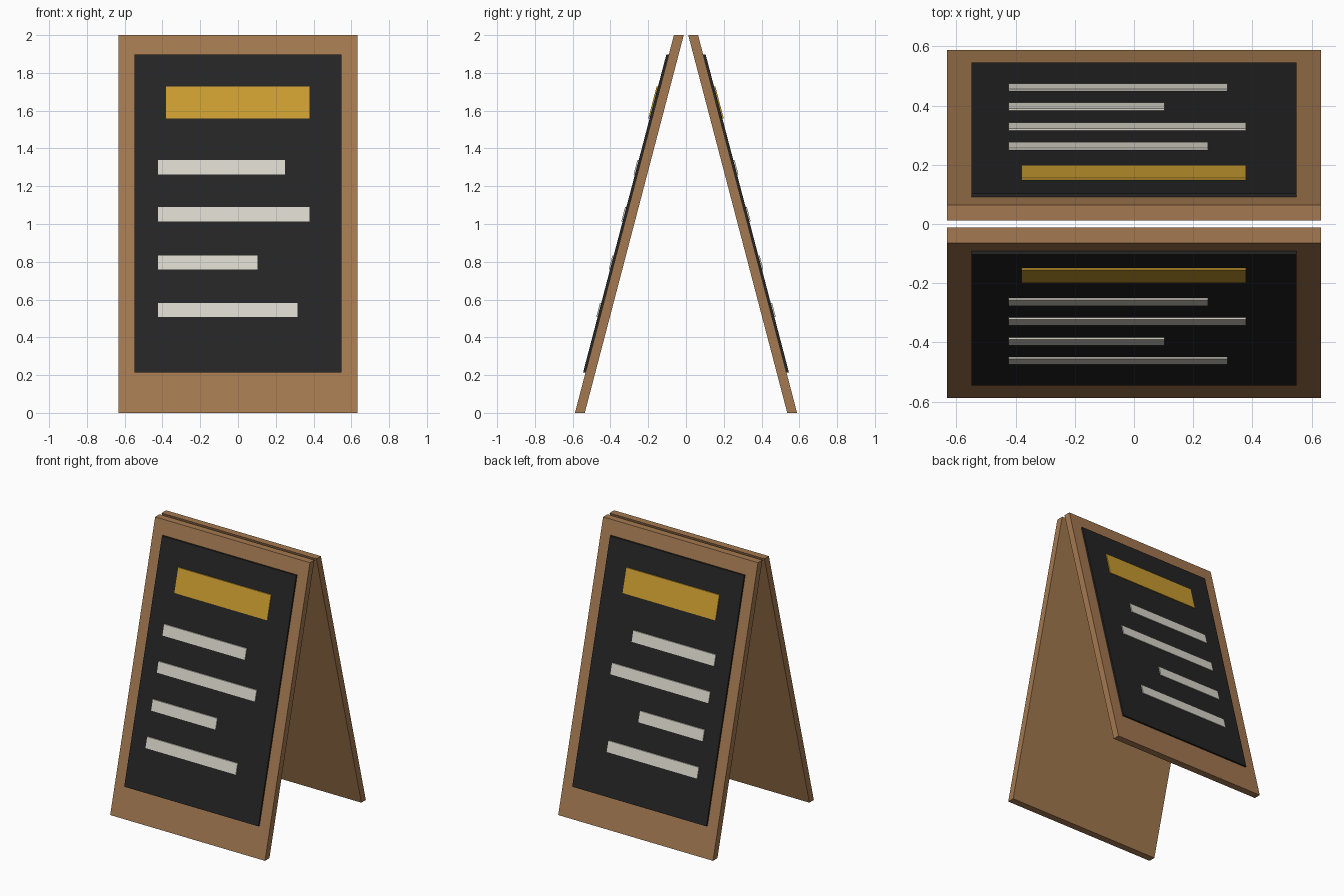
import bpy
import bmesh

cube = bpy.data.objects.get("Cube")
if cube:
    bpy.data.objects.remove(cube, do_unlink=True)


def make_material(name, rgb):
    mat = bpy.data.materials.new(name)
    mat.use_nodes = True
    mat.diffuse_color = (*rgb, 1)
    mat.node_tree.nodes["Principled BSDF"].inputs["Base Color"].default_value = (*rgb, 1)
    return mat


wood = make_material("warm_wood", (0.37, 0.19, 0.08))
slate = make_material("dark_slate", (0.018, 0.018, 0.018))
gold = make_material("gold_paint", (0.6, 0.34, 0.03))
chalk = make_material("chalk_white", (0.69, 0.67, 0.59))

FOOT = 0.588    # outer face distance from the centre at the ground
LEAN = 0.262    # inward shift per unit of height
THICK = 0.052   # leaf thickness measured along y


def leaning_slab(name, side, x0, x1, z0, z1, inner, outer, mat):
    """Box sheared along the lean; inner and outer are offsets from the leaf face."""
    bm = bmesh.new()
    bmesh.ops.create_cube(bm, size=1)
    for v in bm.verts:
        x = x1 if v.co.x > 0 else x0
        z = z1 if v.co.z > 0 else z0
        offset = outer if v.co.y > 0 else inner
        v.co = (x, side * (FOOT - LEAN * z + offset), z)
    bmesh.ops.recalc_face_normals(bm, faces=bm.faces)
    mesh = bpy.data.meshes.new(name)
    bm.to_mesh(mesh)
    bm.free()
    mesh.materials.append(mat)
    obj = bpy.data.objects.new(name, mesh)
    bpy.context.collection.objects.link(obj)


# Chalk lines: right end and centre height
LINES = [(0.25, 1.30), (0.378, 1.051), (0.103, 0.796), (0.315, 0.545)]

for label, side in (("front", -1), ("back", 1)):
    # Wooden leaf and writing surface
    leaning_slab(label + "_leaf", side, -0.632, 0.632, 0, 2, -THICK, 0, wood)
    leaning_slab(label + "_board", side, -0.548, 0.548, 0.215, 1.898, -0.005, 0.013, slate)
    # Heading bar and chalk lines
    leaning_slab(label + "_heading", side, -0.38, 0.378, 1.558, 1.729, 0.012, 0.02, gold)
    for i, (end, z) in enumerate(LINES, 1):
        leaning_slab(f"{label}_chalk_line_{i}", side, -0.423, end,
                     z - 0.038, z + 0.038, 0.012, 0.02, chalk)
